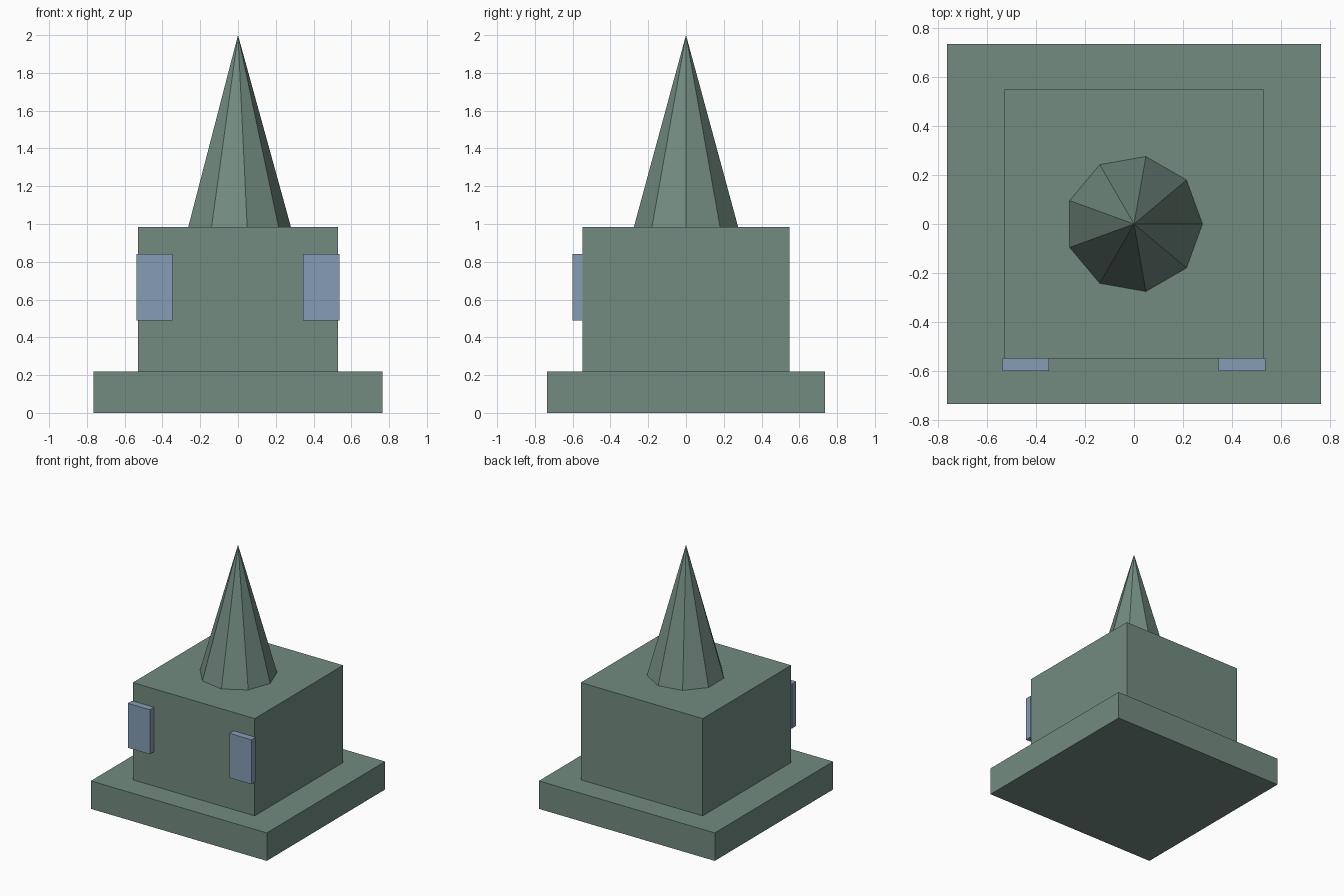
import bpy
import bmesh
from math import cos, sin, tau

if "Cube" in bpy.data.objects:
    bpy.data.objects.remove(bpy.data.objects["Cube"], do_unlink=True)


def make_material(name, rgb):
    mat = bpy.data.materials.new(name)
    mat.use_nodes = True
    color = (*rgb, 1)
    mat.diffuse_color = color
    bsdf = next(n for n in mat.node_tree.nodes if n.type == "BSDF_PRINCIPLED")
    bsdf.inputs["Base Color"].default_value = color
    return mat


def finish(name, bm, mat):
    bmesh.ops.recalc_face_normals(bm, faces=bm.faces)
    mesh = bpy.data.meshes.new(name)
    bm.to_mesh(mesh)
    bm.free()
    mesh.materials.append(mat)
    obj = bpy.data.objects.new(name, mesh)
    bpy.context.scene.collection.objects.link(obj)
    return obj


def box(name, low, high, mat):
    bm = bmesh.new()
    bmesh.ops.create_cube(bm, size=1)
    for v in bm.verts:
        v.co = [(a + b) / 2 + c * (b - a) for a, b, c in zip(low, high, v.co)]
    return finish(name, bm, mat)


def spire(name, radius, bottom, top, sides, mat):
    bm = bmesh.new()
    ring = [bm.verts.new((radius * cos(tau * i / sides), radius * sin(tau * i / sides), bottom))
            for i in range(sides)]
    tip = bm.verts.new((0, 0, top))
    bm.faces.new(ring)
    for i in range(sides):
        bm.faces.new((ring[i], ring[(i + 1) % sides], tip))
    return finish(name, bm, mat)


green = make_material("sage green", (0.17, 0.26, 0.22))
blue = make_material("dusty blue", (0.24, 0.34, 0.46))

# Stepped base and main block
box("base_slab", (-0.765, -0.735, 0), (0.765, 0.735, 0.22), green)
box("main_block", (-0.53, -0.549, 0.22), (0.53, 0.549, 0.985), green)

# Nine-sided pointed roof
spire("roof_spire", 0.28, 0.985, 2, 9, green)

# Raised window panels on the front corners
for side, x0, x1 in (("left", 0.345, 0.537), ("right", -0.538, -0.347)):
    box(side + "_window", (x0, -0.601, 0.49), (x1, -0.549, 0.84), blue)
